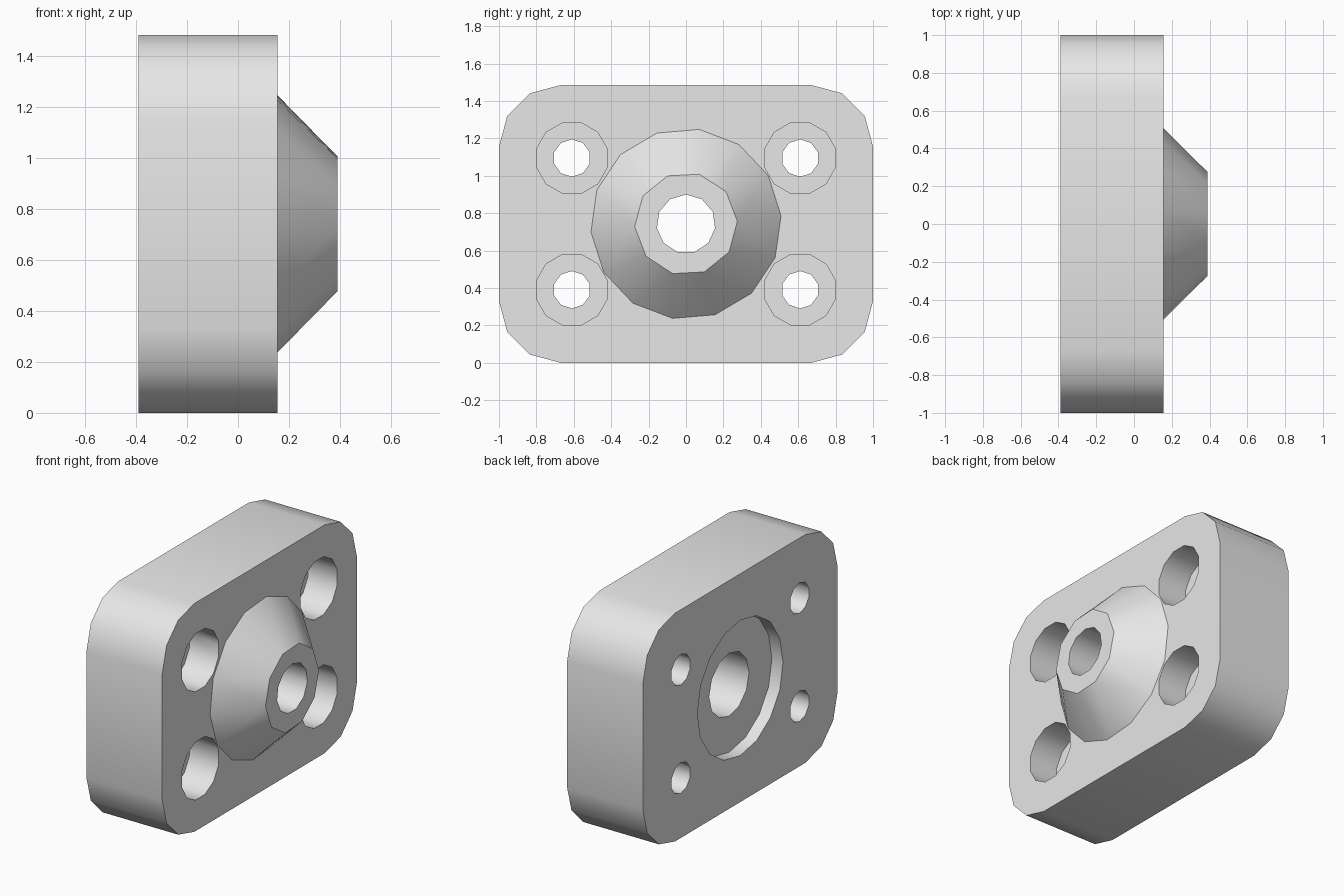
import bpy, bmesh, math
from mathutils import Vector

if "Cube" in bpy.data.objects:
    bpy.data.objects.remove(bpy.data.objects["Cube"], do_unlink=True)

BACK, FACE, TIP = -0.39, 0.155, 0.39   # depth stations along x
MID = 0.7425                           # height of the central axis

grey = bpy.data.materials.new("light grey metal")
grey.use_nodes = True
grey.diffuse_color = (0.8, 0.8, 0.8, 1)
grey.node_tree.nodes["Principled BSDF"].inputs["Base Color"].default_value = (0.8, 0.8, 0.8, 1)


def ring(x, radius, sides, start=0, y=0, z=MID):
    """Points of a circle around an axis along x."""
    angles = [math.radians(start) + math.tau * i / sides for i in range(sides)]
    return [Vector((x, y + radius * math.cos(a), z + radius * math.sin(a))) for a in angles]


def solid(name, points):
    """Convex solid spanning the given outlines."""
    bm = bmesh.new()
    for p in points:
        bm.verts.new(p)
    bmesh.ops.convex_hull(bm, input=bm.verts[:])
    bmesh.ops.dissolve_limit(bm, angle_limit=0.01, verts=bm.verts[:], edges=bm.edges[:])
    bmesh.ops.recalc_face_normals(bm, faces=bm.faces[:])
    mesh = bpy.data.meshes.new(name)
    bm.to_mesh(mesh)
    bm.free()
    mesh.materials.append(grey)
    ob = bpy.data.objects.new(name, mesh)
    bpy.context.collection.objects.link(ob)
    return ob


def cylinder(name, x0, x1, radius, sides, start=0, y=0, z=MID):
    return solid(name, ring(x0, radius, sides, start, y, z) + ring(x1, radius, sides, start, y, z))


def combine(body, tool, operation):
    """Apply a boolean and discard the tool."""
    tool.hide_render = True
    mod = body.modifiers.new("cut", 'BOOLEAN')
    mod.operation, mod.solver, mod.object = operation, 'EXACT', tool
    bpy.context.view_layer.objects.active = body
    bpy.ops.object.modifier_apply(modifier=mod.name)
    bpy.data.objects.remove(tool, do_unlink=True)


# Plate with rounded corners
corner = 0.33
outline = []
for sy in (-1, 1):
    for sz in (-1, 1):
        for k in range(4):
            a = math.radians(30 * k)
            outline.append((sy * (1 - corner + corner * math.cos(a)),
                            MID + sz * (MID - corner + corner * math.sin(a))))
body = solid("flange_body", [(x, y, z) for x in (BACK, FACE) for y, z in outline])

# Conical boss, rooted inside the plate
boss = solid("conical_boss", ring(0.0, 0.51, 14, 82) + ring(FACE, 0.51, 14, 82) + ring(TIP, 0.275, 10, 75))
combine(body, boss, 'UNION')

# Central bore: narrow at the tip, wider behind, shallow recess at the back
combine(body, cylinder("bore_cutter", -0.5, 0.5, 0.157, 11, 90), 'DIFFERENCE')
combine(body, cylinder("wide_bore_cutter", -0.5, 0.08, 0.205, 12), 'DIFFERENCE')
combine(body, cylinder("recess_cutter", -0.5, BACK + 0.08, 0.44, 16), 'DIFFERENCE')

# Four counterbored bolt holes
for y in (-0.61, 0.61):
    for z in (MID - 0.352, MID + 0.352):
        combine(body, cylinder("bolt_cutter", -0.5, 0.5, 0.1, 10, 18, y, z), 'DIFFERENCE')
        combine(body, cylinder("counterbore_cutter", FACE - 0.21, 0.5, 0.195, 12, 15, y, z), 'DIFFERENCE')

# Smooth the round walls, keep the rims crisp
bpy.ops.object.select_all(action='DESELECT')
body.select_set(True)
bpy.context.view_layer.objects.active = body
bpy.ops.object.shade_smooth_by_angle(angle=math.radians(40))
